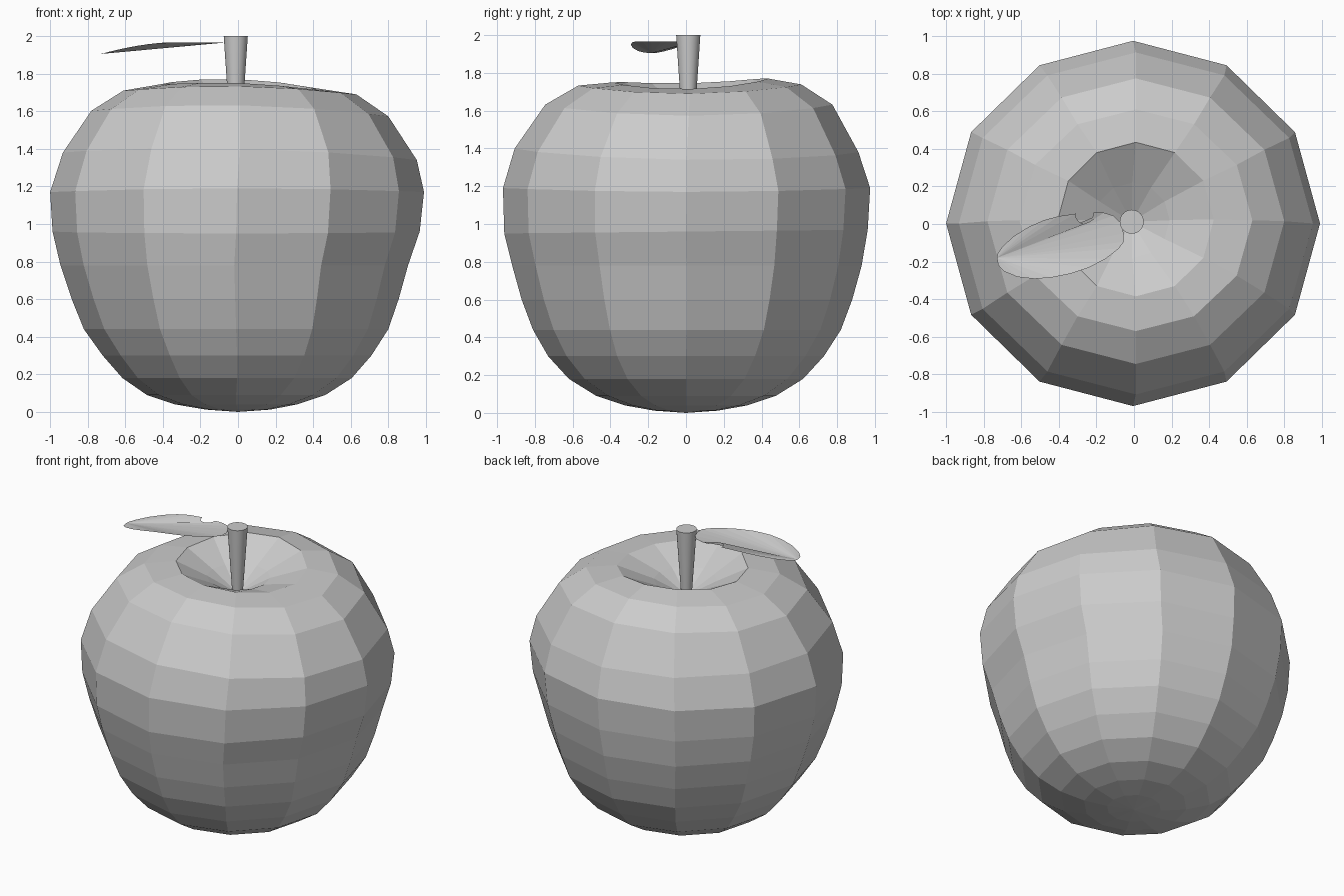
import bpy
import bmesh
import math

SIDES = 12


def finish(name, bm):
    mesh = bpy.data.meshes.new(name)
    bm.to_mesh(mesh)
    bm.free()
    obj = bpy.data.objects.new(name, mesh)
    bpy.context.collection.objects.link(obj)
    return obj


# Apple body: slightly uneven rings (rx, ry, cx, cy, z, saddle, tilt_x, tilt_y)
rings = [
    (0.17, 0.17, 0.00, 0.00, 0.012, 0, 0, 0),
    (0.325, 0.325, -0.01, 0, 0.04, 0, 0, 0),
    (0.475, 0.475, -0.01, 0, 0.09, 0, 0, 0),
    (0.61, 0.62, -0.005, 0, 0.18, 0, 0, 0),
    (0.715, 0.73, -0.005, 0, 0.30, 0, 0, 0),
    (0.81, 0.815, -0.01, 0.005, 0.44, 0, 0, 0),
    (0.87, 0.875, -0.015, 0.005, 0.60, 0, 0, 0),
    (0.925, 0.925, -0.02, 0.005, 0.78, 0, 0, 0),
    (0.977, 0.962, -0.01, 0, 0.96, 0, 0, 0.01),
    (0.995, 0.972, -0.005, 0.003, 1.18, 0.01, 0, 0),
    (0.942, 0.91, 0.01, 0.003, 1.375, 0.015, 0.02, -0.01),
    (0.79, 0.76, 0.01, 0.015, 1.61, 0.022, 0.015, 0),
    (0.62, 0.59, 0.01, 0.02, 1.718, 0.018, 0.01, 0.003),
    (0.415, 0.41, 0.01, 0.025, 1.745, 0.015, 0.015, 0.01),
    (0.20, 0.20, -0.01, 0.02, 1.65, 0, 0, 0),
]
bm = bmesh.new()
loops = []
for rx, ry, cx, cy, z, saddle, tx, ty in rings:
    loop = []
    for i in range(SIDES):
        t = 2 * math.pi * i / SIDES
        c, s = math.cos(t), math.sin(t)
        h = z - saddle * math.cos(2 * t) - tx * c + ty * s
        loop.append(bm.verts.new((cx + rx * c, cy + ry * s, h)))
    loops.append(loop)
bottom = bm.verts.new((0, 0, 0.0))
dimple = bm.verts.new((-0.012, 0.012, 1.54))
for i in range(SIDES):
    j = (i + 1) % SIDES
    bm.faces.new((bottom, loops[0][j], loops[0][i]))
    bm.faces.new((dimple, loops[-1][i], loops[-1][j]))
    for lo, hi in zip(loops, loops[1:]):
        bm.faces.new((lo[i], lo[j], hi[j], hi[i]))
finish("apple_body", bm)

# Stem: tapered round stalk
bpy.ops.mesh.primitive_cone_add(vertices=32, radius1=0.033, radius2=0.064,
                                depth=0.46, location=(-0.012, 0.012, 1.77))
stem = bpy.context.object
stem.name = "stem"
bpy.ops.object.shade_smooth_by_angle(angle=math.radians(40))

# Leaf: thin drooping sheet with a small bite in its back edge, fanned from the tip
outline = [
    (-0.73, -0.18), (-0.722, -0.22), (-0.69, -0.253), (-0.62, -0.282),
    (-0.53, -0.292), (-0.44, -0.285), (-0.34, -0.265), (-0.24, -0.232),
    (-0.15, -0.185), (-0.08, -0.13), (-0.055, -0.095), (-0.055, -0.05),
    (-0.075, 0.01), (-0.11, 0.045), (-0.16, 0.06), (-0.215, 0.06),
    (-0.222, 0.03), (-0.24, 0.008), (-0.265, 0.0), (-0.29, 0.008),
    (-0.307, 0.03), (-0.31, 0.055), (-0.40, 0.042), (-0.48, 0.02),
    (-0.56, -0.015), (-0.64, -0.065), (-0.70, -0.12), (-0.725, -0.155),
]
BITE = (14, 21)
bm = bmesh.new()
vs = []
for x, y in outline:
    droop = max(0, -0.35 - x) / 0.38
    vs.append(bm.verts.new((x, y, 1.967 - 0.062 * droop ** 1.7)))
for i in range(1, len(vs) - 1):
    if not BITE[0] <= i < BITE[1]:
        bm.faces.new((vs[0], vs[i], vs[i + 1]))
bm.faces.new([vs[0]] + vs[BITE[0]:BITE[1] + 1])
finish("leaf", bm)
